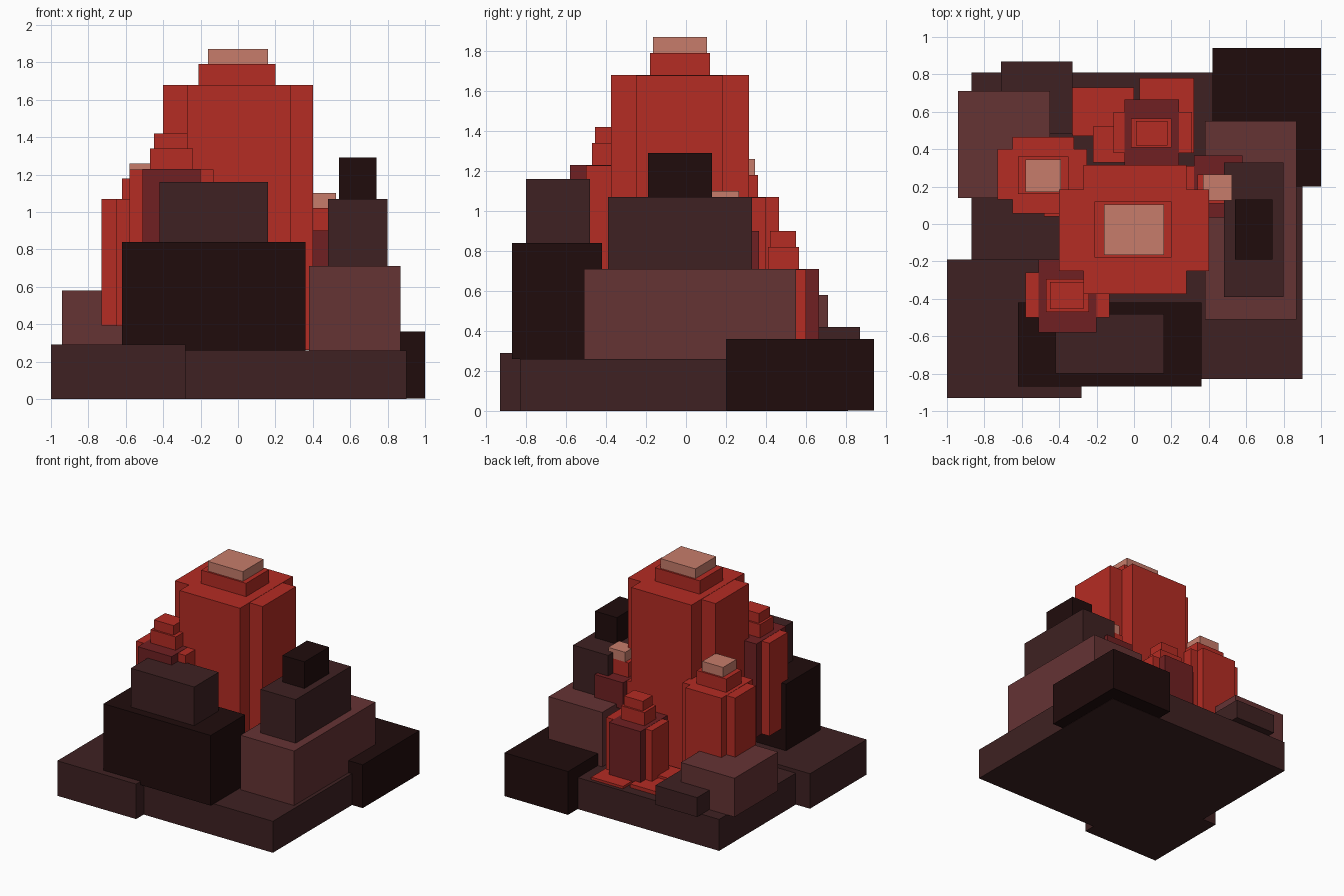
import bpy
import bmesh

old = bpy.data.objects.get("Cube")
if old:
    bpy.data.objects.remove(old, do_unlink=True)


def material(name, color):
    mat = bpy.data.materials.new(name)
    mat.use_nodes = True
    mat.diffuse_color = (*color, 1)
    shader = next(n for n in mat.node_tree.nodes if n.type == 'BSDF_PRINCIPLED')
    shader.inputs["Base Color"].default_value = (*color, 1)
    shader.inputs["Roughness"].default_value = 0.9
    return mat


brown = material("dark brown stone", (.049, .0155, .016))
black = material("black stone", (.0144, .0037, .0037))
mauve = material("warm brown stone", (.13, .033, .034))
red = material("bright red crystal", (.462, .025, .017))
wine = material("deep red crystal", (.162, .0144, .016))
peach = material("pale peach tip", (.571, .202, .147))


def block(name, mat, x, y, z):
    """Axis-aligned block given by its (min, max) range on each axis."""
    bm = bmesh.new()
    bmesh.ops.create_cube(bm, size=1)
    for v in bm.verts:
        for i, (low, high) in enumerate((x, y, z)):
            v.co[i] = high if v.co[i] > 0 else low
    mesh = bpy.data.meshes.new(name)
    bm.to_mesh(mesh)
    bm.free()
    mesh.materials.append(mat)
    obj = bpy.data.objects.new(name, mesh)
    bpy.context.collection.objects.link(obj)
    return obj


def crystal(name, bottom, top, deep, wide, deep_mat, caps):
    """Cross-shaped shaft of two crossing blocks, with stepped caps on top."""
    block(name + "_deep_shaft", deep_mat, *deep, (bottom, top))
    block(name + "_wide_shaft", red, *wide, (bottom + .002, top - .002))
    for i, (mat, x, y, height) in enumerate(caps):
        block(f"{name}_cap_{i + 1}", mat, x, y, (top, height))
        top = height


GROUND = .26

# Base slabs
block("base", brown, (-.87, .90), (-.83, .81), (0, GROUND))
block("front_right_slab", brown, (-1, -.28), (-.93, -.19), (.001, .29))
block("back_left_slab", black, (.42, 1), (.20, .94), (.002, .36))

# Stacked rocks around the rim
block("front_rock", black, (-.62, .36), (-.87, -.42), (GROUND, .84))
block("front_rock_top", brown, (-.42, .16), (-.80, -.48), (.84, 1.16))
block("left_rock", mauve, (.38, .87), (-.51, .55), (GROUND, .71))
block("left_rock_middle", brown, (.48, .80), (-.39, .33), (.71, 1.07))
block("left_rock_top", black, (.54, .74), (-.19, .13), (1.07, 1.29))
block("right_rock", mauve, (-.94, -.45), (.14, .71), (GROUND, .58))
block("back_rock", brown, (-.71, -.33), (.48, .87), (GROUND, .42))

# Thin red plates on the ground
block("back_plate_right", red, (-.33, 0), (.47, .73), (GROUND, .29))
block("back_plate_left", red, (.03, .32), (.38, .78), (GROUND, .28))
block("back_plate_inner", red, (-.22, .02), (.33, .52), (GROUND, .31))
block("right_plate", red, (-.48, -.33), (.04, .20), (GROUND, .29))

# Main tower
crystal("main_tower", GROUND, 1.68,
        ((-.27, .28), (-.375, .315)), ((-.40, .40), (-.25, .185)), red,
        [(red, (-.21, .20), (-.18, .12), 1.79),
         (peach, (-.16, .16), (-.165, .105), 1.87)])

# Smaller towers
crystal("right_tower", .39, 1.07,
        ((-.65, -.32), (.055, .465)), ((-.73, -.25), (.13, .40)), red,
        [(red, (-.62, -.35), (.16, .36), 1.18),
         (peach, (-.58, -.39), (.17, .345), 1.26)])

crystal("front_tower", .46, 1.23,
        ((-.51, -.20), (-.58, -.19)), ((-.58, -.13), (-.50, -.26)), wine,
        [(red, (-.47, -.24), (-.47, -.295), 1.34),
         (red, (-.45, -.27), (-.455, -.31), 1.42)])

crystal("back_tower", GROUND, .71,
        ((-.05, .24), (.31, .665)), ((-.11, .31), (.38, .60)), wine,
        [(red, (-.015, .20), (.41, .565), .82),
         (red, (.01, .18), (.42, .55), .90)])

crystal("left_tower", .68, .90,
        ((.32, .58), (.035, .365)), ((.28, .54), (.10, .31)), wine,
        [(red, (.34, .48), (.11, .265), 1.02),
         (peach, (.37, .525), (.125, .265), 1.10)])
